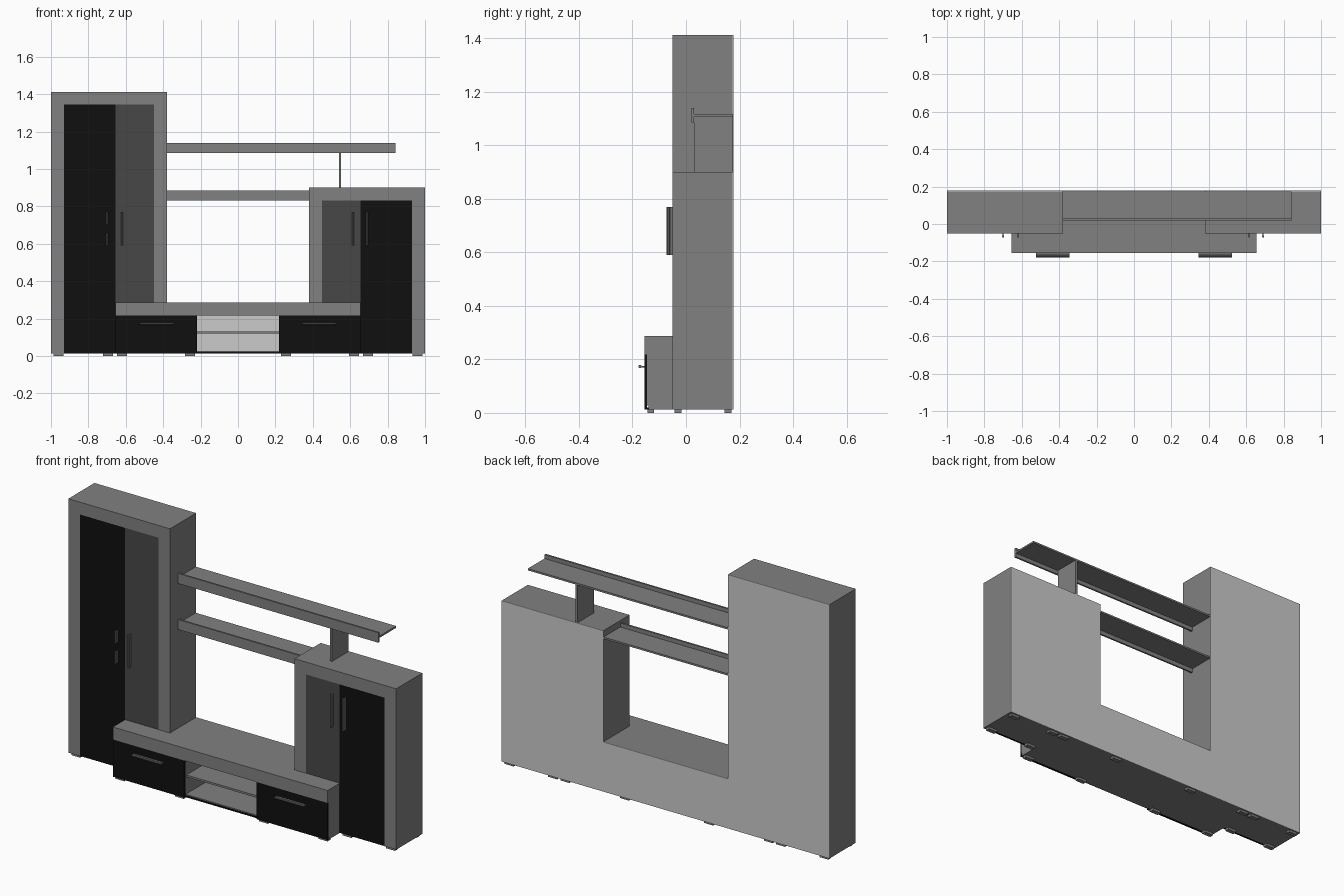
import bpy
import bmesh
import math

if "Cube" in bpy.data.objects:
    bpy.data.objects.remove(bpy.data.objects["Cube"])


def mat(name, v):
    m = bpy.data.materials.new(name)
    m.diffuse_color = (v, v, v, 1)
    m.use_nodes = True
    m.node_tree.nodes["Principled BSDF"].inputs["Base Color"].default_value = m.diffuse_color
    return m


BODY = mat("body_grey", 0.22)
DARK = mat("dark_grey", 0.064)
BLACK = mat("black_gloss", 0.005)
METAL = mat("handle_grey", 0.16)


def finish(name, bm, m):
    bmesh.ops.recalc_face_normals(bm, faces=bm.faces)
    me = bpy.data.meshes.new(name)
    bm.to_mesh(me)
    bm.free()
    if m:
        me.materials.append(m)
    ob = bpy.data.objects.new(name, me)
    bpy.context.collection.objects.link(ob)
    return ob


def box(name, x, y, z, m=BODY, s=1):
    """Board between (min, max) pairs; s = -1 mirrors it across x = 0."""
    bm = bmesh.new()
    bmesh.ops.create_cube(bm, size=1)
    for v in bm.verts:
        for i, (a, b) in enumerate((x, y, z)):
            v.co[i] = (a + b) / 2 + v.co[i] * (b - a)
        v.co.x *= s
    return finish(name, bm, m)


def handle(name, x, y, z0, length, upright=True):
    """Long pull with a thin web and an eight-sided rounded head."""
    bm = bmesh.new()
    head = [(math.cos(a) * 0.0065, -0.0172 + math.sin(a) * 0.0065)
            for a in (math.pi / 8 + i * math.pi / 4 for i in range(8))]
    web = [(-0.0025, 0), (-0.0025, -0.013), (0.0025, -0.013), (0.0025, 0)]
    for prof in (head, web):
        if upright:
            vs = [bm.verts.new((x + u, y + v, z0)) for u, v in prof]
            d = (0, 0, length)
        else:
            vs = [bm.verts.new((x, y + v, z0 + u)) for u, v in prof]
            d = (length, 0, 0)
        f = bm.faces.new(vs)
        r = bmesh.ops.extrude_face_region(bm, geom=[f], use_keep_orig=True)
        bmesh.ops.translate(bm, vec=d, verts=[
            e for e in r["geom"] if isinstance(e, bmesh.types.BMVert)])
    finish(name, bm, METAL)


F, B = -0.05, 0.178          # cabinet front and back
P = B - 0.004                # front of the pale back panels
Z0, BT = 0.013, 0.287        # underside, bench top
T = 0.014                    # board thickness
BF = -0.155                  # bench front


def cabinet(side, s, h):
    """Side cabinet: outer bay to the floor, inner bay resting on the bench."""
    n = side + "_cabinet_"
    top = h - 0.068
    box(n + "outer_side", (1 - T, 1), (F + T, P), (Z0, h - T), s=s)
    box(n + "inner_side", (0.38, 0.38 + T), (F + T, P), (BT, h - T), s=s)
    box(n + "divider", (0.655, 0.655 + T), (F + T, P), (Z0 + T, h - T), s=s)
    box(n + "top", (0.38, 1), (F + T, P), (h - T, h), s=s)
    box(n + "base", (0.655, 1 - T), (F + T, P), (Z0, Z0 + T), s=s)
    box(n + "outer_back", (0.655, 1), (P, B), (Z0, h), None, s)
    box(n + "inner_back", (0.38, 0.655), (P, B), (BT, h), None, s)
    # front frame
    box(n + "top_trim", (0.38, 1), (F, F + T), (top, h), s=s)
    box(n + "outer_trim", (0.93, 1), (F, F + T), (Z0, top), s=s)
    box(n + "inner_trim", (0.38, 0.45), (F, F + T), (BT, top), s=s)
    # doors
    box(n + "inner_door", (0.45, 0.655), (F + 0.001, F + T), (BT, top), DARK, s)
    splits = [Z0, 0.68, top] if s < 0 else [Z0, top]
    for i, (a, b) in enumerate(zip(splits, splits[1:])):
        box(n + "outer_door_%d" % i, (0.655, 0.93), (F + 0.001, F + T),
            (a, b), BLACK, s)


cabinet("left", -1, 1.413)
cabinet("right", 1, 0.9)

# door handles
for x, z, l in ((-0.70, 0.59, 0.067), (-0.70, 0.703, 0.067), (-0.62, 0.59, 0.18),
                (0.615, 0.59, 0.18), (0.69, 0.59, 0.18)):
    handle("door_handle", x, F + 0.001, z, l)

# low bench
box("bench_top", (-0.655, 0.655), (BF + T, P), (BT - T, BT))
box("bench_top_trim", (-0.655, 0.655), (BF, BF + T), (0.218, BT))
box("bench_base", (-0.655, 0.655), (BF + T, P), (Z0, Z0 + T))
box("bench_back", (-0.655, 0.655), (P, B), (Z0, BT), None)
box("niche_shelf", (-0.22, 0.22), (BF + 0.02, P), (0.12, 0.131))
box("niche_plinth", (-0.22, 0.22), (BF + T - 0.004, BF + T), (Z0, Z0 + 0.008), BLACK)
for s in (-1, 1):
    box("bench_side", (0.655 - T, 0.655), (BF + 0.01, P), (Z0 + T, BT - T), s=s)
    box("niche_side", (0.22, 0.22 + T), (BF + 0.01, P), (Z0 + T, BT - T), s=s)
    box("drawer_front", (0.22, 0.655), (BF, BF + 0.01), (Z0, 0.218), BLACK, s)
    handle("drawer_handle", -0.525 if s < 0 else 0.345, BF, 0.173, 0.18, False)

# wall shelves with front lip, and the upright under the upper one
for name, x1, z in (("upper_shelf", 0.842, 1.113), ("lower_shelf", 0.38, 0.859)):
    box(name + "_board", (-0.38, x1), (0.03, 0.175), (z - 0.005, z + 0.005))
    box(name + "_lip", (-0.38, x1), (0.02, 0.03), (z - 0.028, z + 0.027))
box("shelf_upright", (0.539, 0.552), (0.03, 0.175), (0.9, 1.108))

# feet
for s in (-1, 1):
    for x, yf in ((0.96, -0.03), (0.695, -0.03), (0.62, -0.132), (0.257, -0.132)):
        for y in (yf, 0.157):
            box("foot", (x - 0.027, x + 0.027), (y - 0.0125, y + 0.0125),
                (0, Z0), BODY, s)
